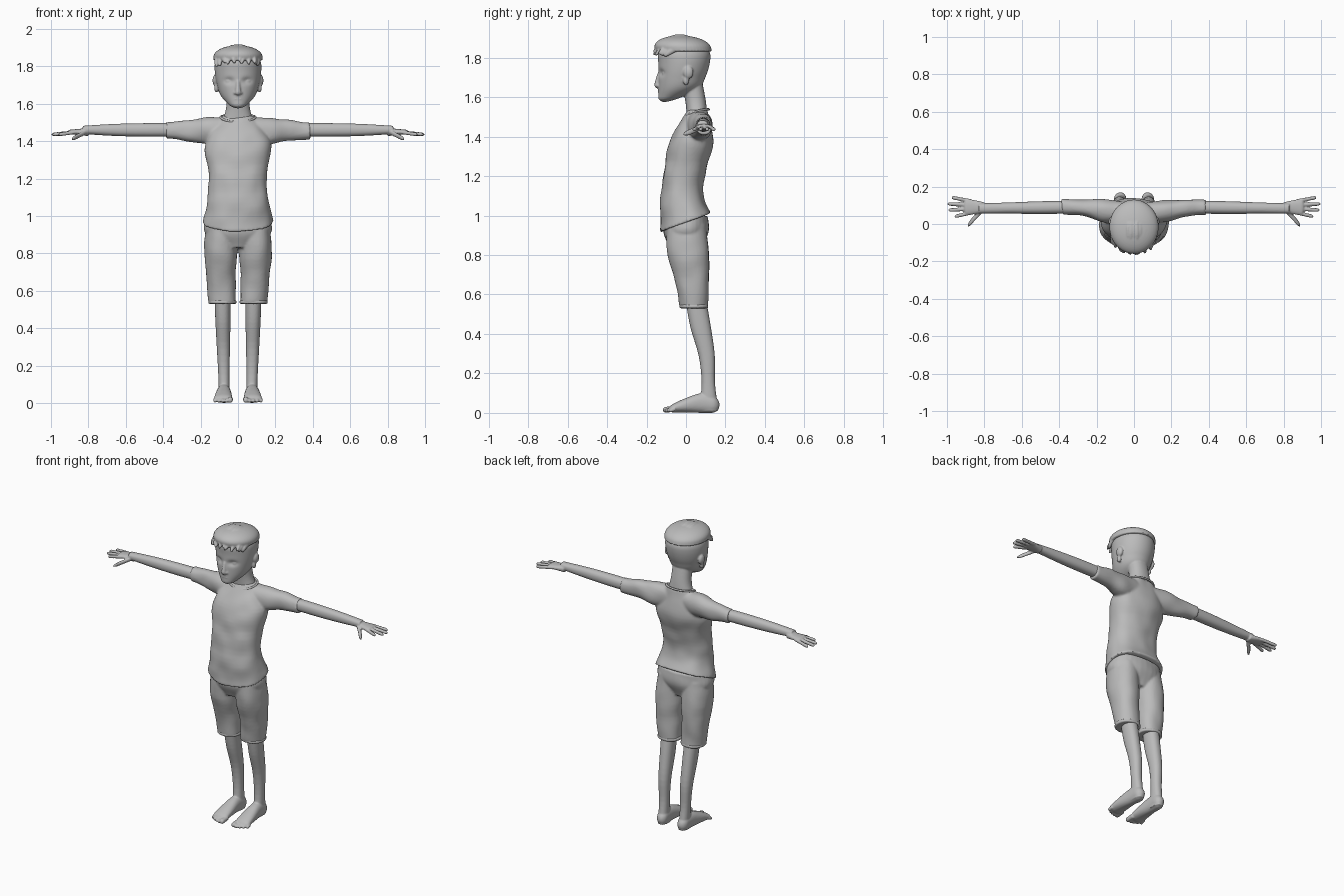
import bpy, bmesh, math, random
from mathutils import Matrix, Vector, noise

random.seed(4)
cube = bpy.data.objects.get("Cube")
if cube:
    bpy.data.objects.remove(cube)

grey = bpy.data.materials.new("plain_grey")
grey.use_nodes = True
grey.diffuse_color = (0.5, 0.5, 0.5, 1)
for node in grey.node_tree.nodes:
    if node.type == "BSDF_PRINCIPLED":
        node.inputs["Base Color"].default_value = grey.diffuse_color

# World axes of a loft's length and of its two cross directions
AXES = {"x": (0, 1, 2), "y": (1, 0, 2), "z": (2, 0, 1)}


def sample(channel, t):
    """Value at t of a constant, or of a smooth curve through evenly spaced values."""
    if not isinstance(channel, tuple):
        return channel
    first, last = channel[0], channel[-1]
    values = (2 * first - channel[1], *channel, 2 * last - channel[-2])
    index = min(int(t * (len(channel) - 1)), len(channel) - 2)
    t = t * (len(channel) - 1) - index
    p, q, r, s = values[index:index + 4]
    return q + t / 2 * (r - p + t * (2 * p - 5 * q + 4 * r - s + t * (3 * (q - r) + s - p)))


def rounding(t, dome):
    """Radius factor that rounds off the given share of each end."""
    factor = 1
    for distance, share in zip((t, 1 - t), dome):
        if distance < share:
            factor *= math.sqrt(1 - (1 - distance / share) ** 2)
    return max(factor, 0.05)


def loft(bm, axis, span, u, v, ru, rv, dome=(0, 0), side=1, sides=32, rings=24, square=0.9):
    """Closed tube along an axis, with centre u, v and radii ru, rv."""
    loops = []
    for ring in range(rings + 1):
        t = (1 - math.cos(math.pi * ring / rings)) / 2
        scale = rounding(t, dome)
        loop = []
        for k in range(sides):
            angle = math.tau * k / sides
            c, s = math.cos(angle), math.sin(angle)
            across = scale * math.copysign(abs(c) ** square, c)
            up = scale * math.copysign(abs(s) ** square, s)
            place = (sample(span, t),
                     sample(u, t) + sample(ru, t) * across,
                     sample(v, t) + sample(rv, t) * up)
            co = Vector()
            for index, value in zip(AXES[axis], place):
                co[index] = value
            co.x *= side
            loop.append(bm.verts.new(co))
        loops.append(loop)
    for low, high in zip(loops, loops[1:]):
        for k in range(sides):
            following = (k + 1) % sides
            bm.faces.new((low[k], low[following], high[following], high[k]))
    bm.faces.new(loops[0])
    bm.faces.new(loops[-1])


def pair(bm, *shape, **options):
    """The same loft on the left and on the right."""
    for side in (-1, 1):
        loft(bm, *shape, side=side, **options)


def blob(bm, centre, radii):
    matrix = Matrix.Translation(centre) @ Matrix.Diagonal((*radii, 1))
    bmesh.ops.create_uvsphere(bm, u_segments=20, v_segments=14, radius=1, matrix=matrix)


def finish(name, bm, voxel, smoothing, folds=0):
    """Fuse the overlapping lofts into one smooth skin, with optional cloth folds."""
    bmesh.ops.recalc_face_normals(bm, faces=bm.faces)
    bm.normal_update()
    for vert in bm.verts:
        vert.co += vert.normal * folds * noise.noise(vert.co * 11)
    mesh = bpy.data.meshes.new(name)
    bm.to_mesh(mesh)
    bm.free()
    mesh.materials.append(grey)
    obj = bpy.data.objects.new(name, mesh)
    bpy.context.scene.collection.objects.link(obj)
    fuse = obj.modifiers.new("fuse", "REMESH")
    fuse.mode = "VOXEL"
    fuse.voxel_size = voxel
    fuse.use_smooth_shade = True
    relax = obj.modifiers.new("relax", "SMOOTH")
    relax.factor = 0.5
    relax.iterations = smoothing


# Head: skull with eye sockets pressed in
bm = bmesh.new()
loft(bm, "z", span=(1.575, 1.9), u=0, v=(-.11, -.04, -.02, -.01, -.01, -.01),
     ru=(.03, .09, .113, .124, .125, .125), rv=(.03, .1, .12, .13, .135, .13),
     dome=(.06, .3), sides=72, rings=60, square=1)
for vert in bm.verts:
    if vert.co.y < -.04:
        across = (abs(vert.co.x) - .047) / .026
        up = (vert.co.z - 1.722) / .016
        vert.co.y += .014 * math.exp(-across ** 2 - up ** 2)

# Nose, neck, lips, eyes, nostrils and ears
loft(bm, "z", span=(1.645, 1.735), u=0, v=(-.145, -.14, -.13),
     ru=(.02, .012, .01), rv=(.02, .014, .01), dome=(.25, .2))
loft(bm, "z", span=(1.46, 1.68), u=0, v=(.06, .05, .03), ru=(.1, .065, .06), rv=.052)
for height in (1.626, 1.638):
    blob(bm, (0, -.133, height), (.027, .009, .006))
for side in (-1, 1):
    blob(bm, (side * .047, -.107, 1.72), (.02, .014, .012))
    blob(bm, (side * .016, -.138, 1.657), (.009, .011, .008))
    blob(bm, (side * .12, .012, 1.725), (.016, .026, .032))
    blob(bm, (side * .115, 0, 1.685), (.012, .015, .025))
finish("head", bm, voxel=.005, smoothing=3)

# Hair: stepped cap above shaved sides, tufts swept over the forehead
bm = bmesh.new()
loft(bm, "z", span=(1.825, 1.912), u=0, v=(-.01, -.03), ru=.131, rv=.143,
     dome=(.1, .7), sides=48, square=1)
for k in range(15):
    x = .016 * (k - 7)
    reach = math.sqrt(1 - (x / .15) ** 2)
    lift = random.uniform(-.004, .005) - 3.5 * x * x
    tip = random.uniform(-.014, .008) - x * x
    sway = random.uniform(-.012, .012)
    loft(bm, "y", span=(.07 * reach, -.167 * reach), u=(x * .8, x, x + sway),
         v=(1.875 + lift, 1.9 + lift, 1.885 + lift, 1.828 + tip),
         ru=.011, rv=(.006, .014, .018, .014), dome=(.2, .1), sides=12)
finish("hair", bm, voxel=.005, smoothing=1)

# Shirt: torso and short sleeves, the hem dipping toward the front
bm = bmesh.new()
loft(bm, "z", span=(.965, 1.535), u=0, v=(0, -.02, 0, .03, .06),
     ru=(.19, .16, .16, .175, .09), rv=(.13, .107, .107, .107, .05), sides=56, rings=36)
pair(bm, "x", (.06, .385), (.06, .07, .085, .09), 1.456,
     (.06, .06, .045, .04), (.07, .073, .055, .045))
for vert in bm.verts:
    slack = max(0, 1.15 - vert.co.z)
    vert.co.z += 2 * vert.co.y * slack
finish("shirt", bm, voxel=.007, smoothing=4, folds=.008)

# Collar band
curve = bpy.data.curves.new("collar", "CURVE")
curve.dimensions = "3D"
curve.bevel_depth = .006
line = curve.splines.new("POLY")
line.points.add(39)
line.use_cyclic_u = True
for k, point in enumerate(line.points):
    angle = math.tau * k / len(line.points)
    c, s = math.cos(angle), math.sin(angle)
    point.co = (.093 * c, .055 + .06 * s, 1.52 + .018 * s + .008 * c * c, 1)
curve.materials.append(grey)
collar = bpy.data.objects.new("collar", curve)
bpy.context.scene.collection.objects.link(collar)

# Arms, palms, fingers and thumbs
bm = bmesh.new()
pair(bm, "x", (.33, .83), (.09, .083), 1.46, (.034, .034, .03, .027), (.036, .036, .032, .022))
pair(bm, "x", (.8, .91), .09, 1.449, (.026, .038, .042), (.022, .016, .012), dome=(0, .15))
for k in range(4):
    base, tip = .06 + .021 * k, .04 + .034 * k
    reach = 1 - .014 * (k - 1.7) ** 2
    pair(bm, "x", (.87, reach), (base, tip), (1.448, 1.435), .01, .01, dome=(0, .15), sides=14)
pair(bm, "x", (.81, .89), (.075, .035, -.01), (1.45, 1.41), .016, .013, dome=(0, .3), sides=16)
finish("arms", bm, voxel=.0045, smoothing=2)

# Shorts: hips and two loose legs
bm = bmesh.new()
loft(bm, "z", span=(.83, 1), u=0, v=0, ru=(.1, .18, .17), rv=(.08, .113, .112))
pair(bm, "z", (.53, .95), (.083, .093, .09), (.04, .03, .01, 0),
     (.073, .078, .087, .08), (.07, .085, .105, .1))
finish("shorts", bm, voxel=.007, smoothing=3, folds=.006)

# Hem bands around the shorts legs
bm = bmesh.new()
pair(bm, "z", (.53, .55), .083, .04, .075, .073, rings=4)
finish("shorts_hems", bm, voxel=.006, smoothing=1)

# Legs and bare feet with toes
bm = bmesh.new()
pair(bm, "z", (.01, .57), (.073, .083), (.115, .113, .105, .075, .05),
     (.03, .03, .035, .04, .043), (.05, .034, .041, .052, .053))
pair(bm, "y", (.17, -.09), (.073, .08), (.04, .05, .038, .018),
     (.033, .036, .045, .05), (.04, .05, .036, .016), dome=(.15, .1))
for k in range(5):
    size = .01 if k else .015
    tip = .002 * k * k - .117
    pair(bm, "y", (-.055, tip), .042 + .02 * k, (.02, size), size, size, dome=(0, .2), sides=14)
finish("legs", bm, voxel=.005, smoothing=2)
